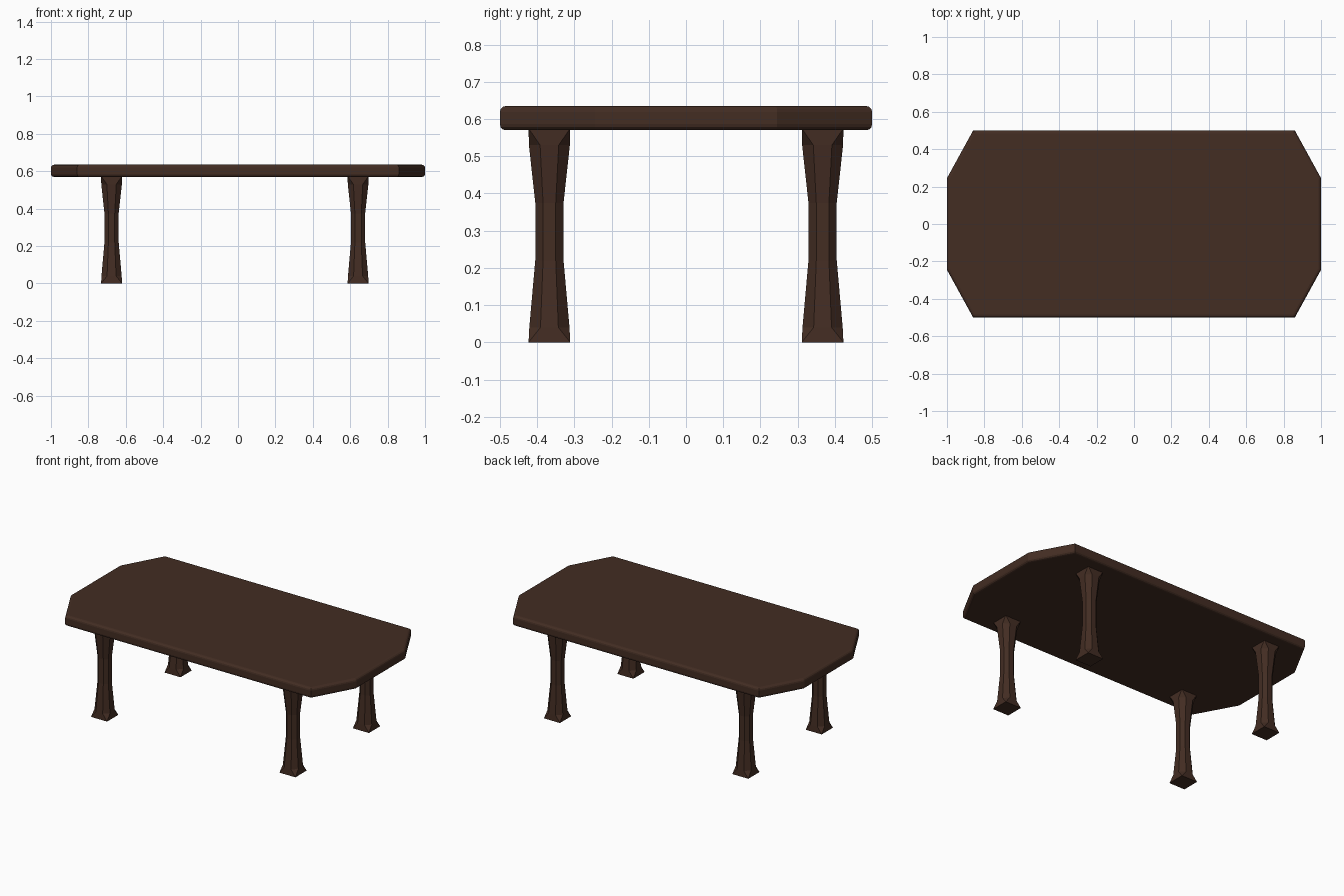
import bpy, bmesh

if "Cube" in bpy.data.objects:
    bpy.data.objects.remove(bpy.data.objects["Cube"])

wood = bpy.data.materials.new("dark brown wood")
wood.diffuse_color = (0.056, 0.026, 0.0165, 1)
wood.use_nodes = True
wood.node_tree.nodes["Principled BSDF"].inputs["Base Color"].default_value = wood.diffuse_color


def finish(name, bm):
    bmesh.ops.remove_doubles(bm, verts=bm.verts, dist=1e-5)
    bmesh.ops.recalc_face_normals(bm, faces=bm.faces)
    mesh = bpy.data.meshes.new(name)
    bm.to_mesh(mesh)
    bm.free()
    mesh.materials.append(wood)
    obj = bpy.data.objects.new(name, mesh)
    bpy.context.collection.objects.link(obj)
    return obj


def chamfered(cx, cy, hx, hy, px, py):
    """Rectangle outline with its corners cut off by px, py."""
    pts = []
    for sx, sy in ((1, 1), (-1, 1), (-1, -1), (1, -1)):
        pair = [(cx + sx * hx, cy + sy * (hy - py)), (cx + sx * (hx - px), cy + sy * hy)]
        pts += pair if sx * sy > 0 else pair[::-1]
    return pts


def loft(name, rings):
    """Join (z, outline) rings into a closed solid."""
    bm = bmesh.new()
    loops = [[bm.verts.new((x, y, z)) for x, y in pts] for z, pts in rings]
    for a, b in zip(loops, loops[1:]):
        for i in range(len(a)):
            j = (i + 1) % len(a)
            bm.faces.new((a[i], a[j], b[j], b[i]))
    bm.faces.new(loops[0][::-1])
    bm.faces.new(loops[-1])
    return finish(name, bm)


# Table top: long octagon with softened rims
outline = chamfered(0, 0, 1.0, 0.5, 0.14, 0.255)
top = loft("table_top", [(0.57, outline), (0.635, outline)])
bevel = top.modifiers.new("rounded rim", 'BEVEL')
bevel.width = 0.016
bevel.segments = 3
bevel.limit_method = 'ANGLE'
bevel.angle_limit = 1.2

# Legs: square ends, octagonal waisted shaft (height, half width, corner cut)
PROFILE = [(0, 0.056, 0), (0.04, 0.054, 0.03), (0.22, 0.038, 0.021),
           (0.375, 0.038, 0.021), (0.53, 0.055, 0.03), (0.575, 0.056, 0)]
for side, x in (("left", -0.676), ("right", 0.642)):
    for end, y in (("front", -0.367), ("back", 0.367)):
        loft(f"{end}_{side}_leg",
             [(z, chamfered(x, y, h, h, c, c)) for z, h, c in PROFILE])
